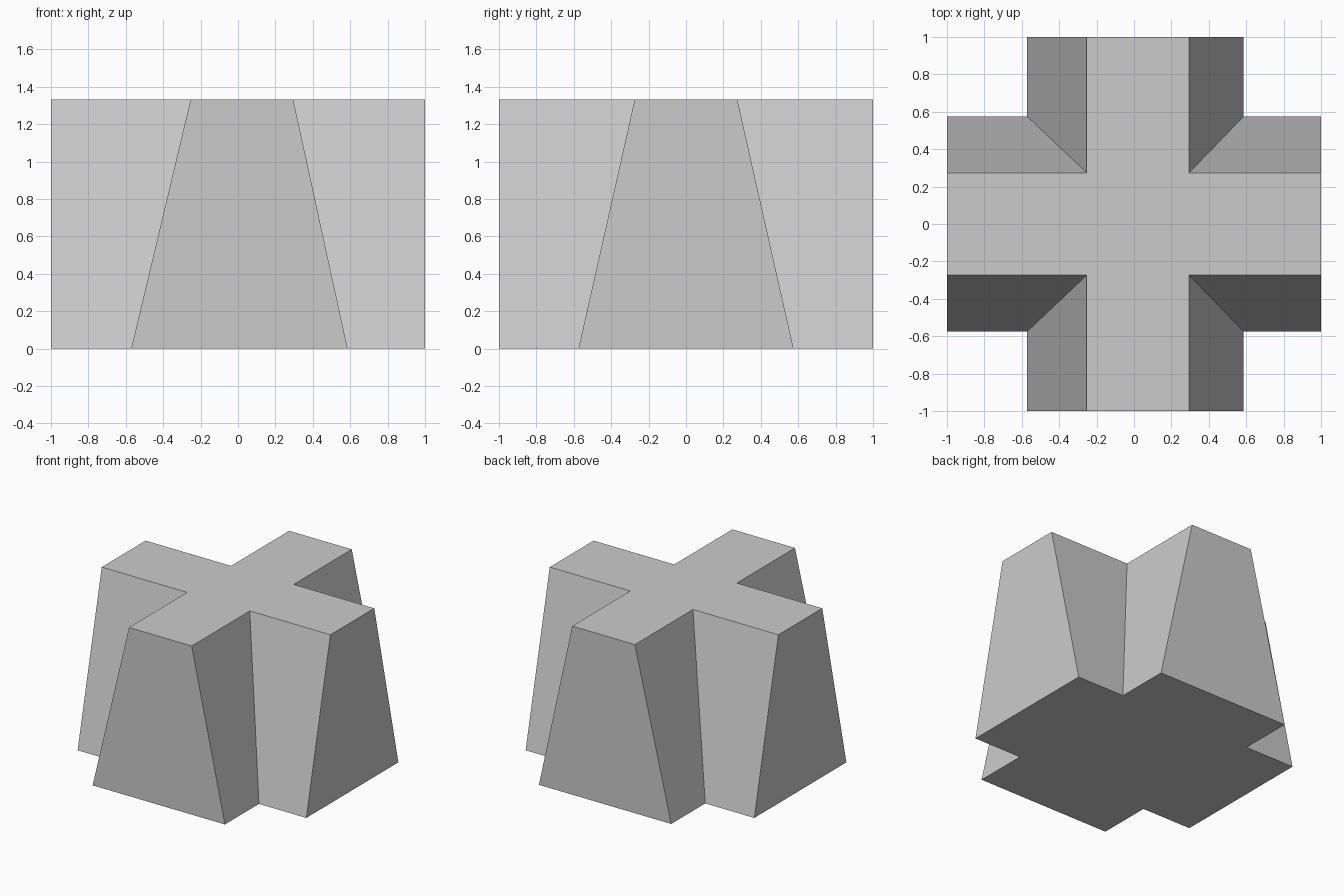
import bpy
import bmesh

cube = bpy.data.objects.get("Cube")
if cube:
    bpy.data.objects.remove(cube, do_unlink=True)

HEIGHT = 1.333

grey = bpy.data.materials.new("light_grey")
grey.use_nodes = True
colour = (0.6, 0.6, 0.6, 1)
grey.diffuse_color = colour
grey.node_tree.nodes["Principled BSDF"].inputs["Base Color"].default_value = colour


def cross_outline(x0, x1, y):
    """Plus-shaped outline, counter-clockwise; arms reach out to 1."""
    return [(x0, -1), (x1, -1), (x1, -y), (1, -y), (1, y), (x1, y),
            (x1, 1), (x0, 1), (x0, y), (-1, y), (-1, -y), (x0, -y)]


# Cross-shaped block: wide arms at the base, narrow arms at the top
bm = bmesh.new()
base = [bm.verts.new((x, y, 0)) for x, y in cross_outline(-0.571, 0.586, 0.575)]
top = [bm.verts.new((x, y, HEIGHT)) for x, y in cross_outline(-0.253, 0.295, 0.274)]
bm.faces.new(reversed(base))
bm.faces.new(top)
for i in range(len(base)):
    j = (i + 1) % len(base)
    bm.faces.new((base[i], base[j], top[j], top[i]))

mesh = bpy.data.meshes.new("tapered_cross_block")
bm.to_mesh(mesh)
bm.free()
mesh.materials.append(grey)
block = bpy.data.objects.new("tapered_cross_block", mesh)
bpy.context.collection.objects.link(block)
